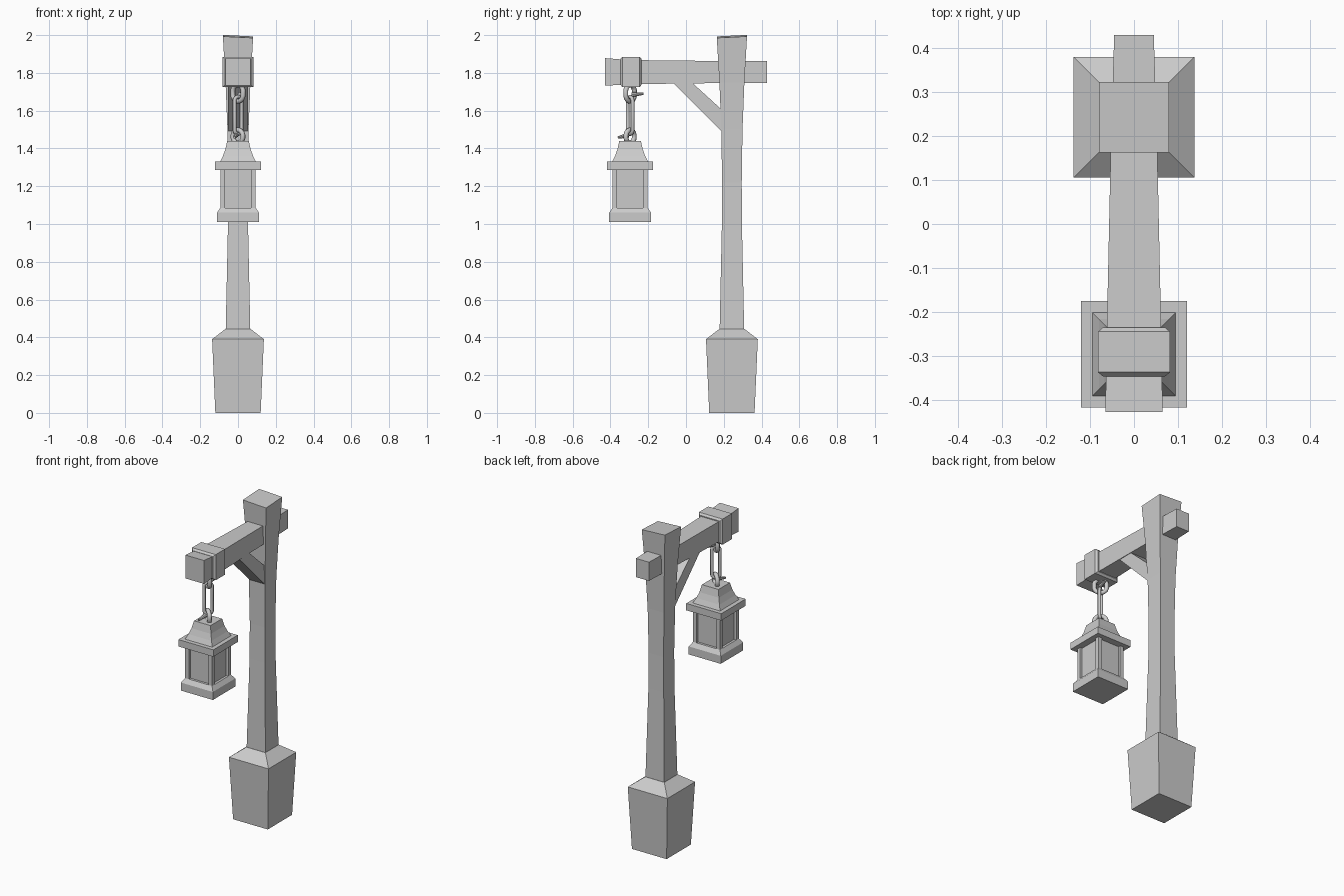
import bpy, bmesh, math
from mathutils import Matrix, Vector

if "Cube" in bpy.data.objects:
    bpy.data.objects.remove(bpy.data.objects["Cube"], do_unlink=True)

grey = bpy.data.materials.new("plain_grey")
grey.use_nodes = True
COLOUR = (0.6, 0.6, 0.6, 1)
grey.diffuse_color = COLOUR
grey.node_tree.nodes["Principled BSDF"].inputs["Base Color"].default_value = COLOUR

POST_Y, LAMP_Y = 0.243, -0.296


def finish(name, bm):
    bmesh.ops.recalc_face_normals(bm, faces=bm.faces)
    mesh = bpy.data.meshes.new(name)
    bm.to_mesh(mesh)
    bm.free()
    mesh.materials.append(grey)
    obj = bpy.data.objects.new(name, mesh)
    bpy.context.collection.objects.link(obj)
    return obj


def loft(name, rings):
    """Join rectangular rings of corner points and cap both ends."""
    bm = bmesh.new()
    loops = [[bm.verts.new(p) for p in ring] for ring in rings]
    for a, b in zip(loops, loops[1:]):
        for i in range(4):
            j = (i + 1) % 4
            bm.faces.new((a[i], a[j], b[j], b[i]))
    bm.faces.new(loops[0])
    bm.faces.new(loops[-1])
    return finish(name, bm)


def tower(name, y, profile):
    """Square column from (half width, height) pairs."""
    return loft(name, [[(sx * h, y + sy * h, z) for sx, sy in
                        ((-1, -1), (1, -1), (1, 1), (-1, 1))] for h, z in profile])


def bar(name, sections):
    """Beam along y from (y, half width, bottom, top) sections."""
    return loft(name, [[(-h, y, lo), (h, y, lo), (h, y, hi), (-h, y, hi)]
                       for y, h, lo, hi in sections])


def link(name, centre, radius, thick, stretch, yaw, tilt=0):
    """Chain link: an upright ring pulled apart along z."""
    bm = bmesh.new()
    n, m = 16, 8
    rings = []
    for i in range(n):
        a = math.tau * (i + 0.5) / n
        ring = []
        for k in range(m):
            b = math.tau * k / m
            r = radius + thick * math.cos(b)
            z = r * math.sin(a) + math.copysign(stretch, math.sin(a))
            ring.append(bm.verts.new((r * math.cos(a), thick * math.sin(b), z)))
        rings.append(ring)
    for i in range(n):
        p, q = rings[i], rings[(i + 1) % n]
        for k in range(m):
            bm.faces.new((p[k], p[k - 1], q[k - 1], q[k]))
    turn = Matrix.Rotation(yaw, 4, "Z") @ Matrix.Rotation(tilt, 4, "X")
    bm.transform(Matrix.Translation(centre) @ turn)
    for f in bm.faces:
        f.smooth = True
    return finish(name, bm)


def spike(name, start, end, r):
    """Bent-out wire end of a link."""
    bm = bmesh.new()
    a, b = Vector(start), Vector(end)
    bmesh.ops.create_cone(bm, cap_ends=True, segments=8, radius1=r, radius2=r * 0.5,
                          depth=(b - a).length)
    bm.transform(Matrix.Translation((a + b) / 2) @
                 (b - a).to_track_quat("Z", "Y").to_matrix().to_4x4())
    return finish(name, bm)


# Post and its footing
tower("footing", POST_Y, [(0.12, 0), (0.137, 0.39), (0.066, 0.445)])
post = tower("post", POST_Y, [(0.065, 0.44), (0.053, 1.0), (0.052, 1.22),
                              (0.056, 1.5), (0.066, 1.75), (0.08, 1.993)])
for v in post.data.vertices:
    if v.co.z > 1.9:
        v.co.z += 0.004 * (math.copysign(1, v.co.y - POST_Y) - math.copysign(1, v.co.x))

# Cross beam, collar and brace
bar("beam", [(-0.428, 0.065, 1.732, 1.878), (-0.3, 0.063, 1.74, 1.868),
             (0.165, 0.053, 1.746, 1.863), (0.43, 0.045, 1.746, 1.863)])
bar("collar", [(-0.347, 0.07, 1.737, 1.873), (-0.337, 0.082, 1.725, 1.885),
               (-0.245, 0.082, 1.725, 1.885), (-0.235, 0.07, 1.737, 1.873)])
B = 0.053
loft("brace", [[(s * B, y, z) for y, z in
                ((-0.075, 1.755), (0.025, 1.755), (0.195, 1.6), (0.195, 1.485))]
               for s in (-1, 1)])

# Chain
link("upper_link", (0, LAMP_Y, 1.693), 0.036, 0.013, 0.008, math.radians(-40))
link("middle_link", (0, LAMP_Y, 1.575), 0.023, 0.01, 0.076, math.radians(35))
link("lower_link", (0, LAMP_Y, 1.463), 0.035, 0.013, 0, math.radians(-40))
spike("upper_link_end", (0.01, LAMP_Y + 0.01, 1.685), (0.02, -0.225, 1.69), 0.013)
spike("lower_link_end", (-0.01, LAMP_Y - 0.01, 1.47), (-0.02, -0.36, 1.458), 0.013)

# Lantern
tower("lantern_base", LAMP_Y, [(0.111, 1.01), (0.111, 1.06), (0.093, 1.086)])
tower("lantern_panes", LAMP_Y, [(0.078, 1.08), (0.078, 1.295)])
for sx in (-1, 1):
    for sy in (-1, 1):
        corner = tower("lantern_corner_post", LAMP_Y + sy * 0.0805,
                       [(0.0125, 1.08), (0.0125, 1.295)])
        corner.location.x = sx * 0.0805
tower("lantern_eave", LAMP_Y, [(0.121, 1.287), (0.121, 1.33)])
tower("lantern_roof", LAMP_Y, [(0.097, 1.325), (0.08, 1.36), (0.067, 1.395), (0.057, 1.44)])
